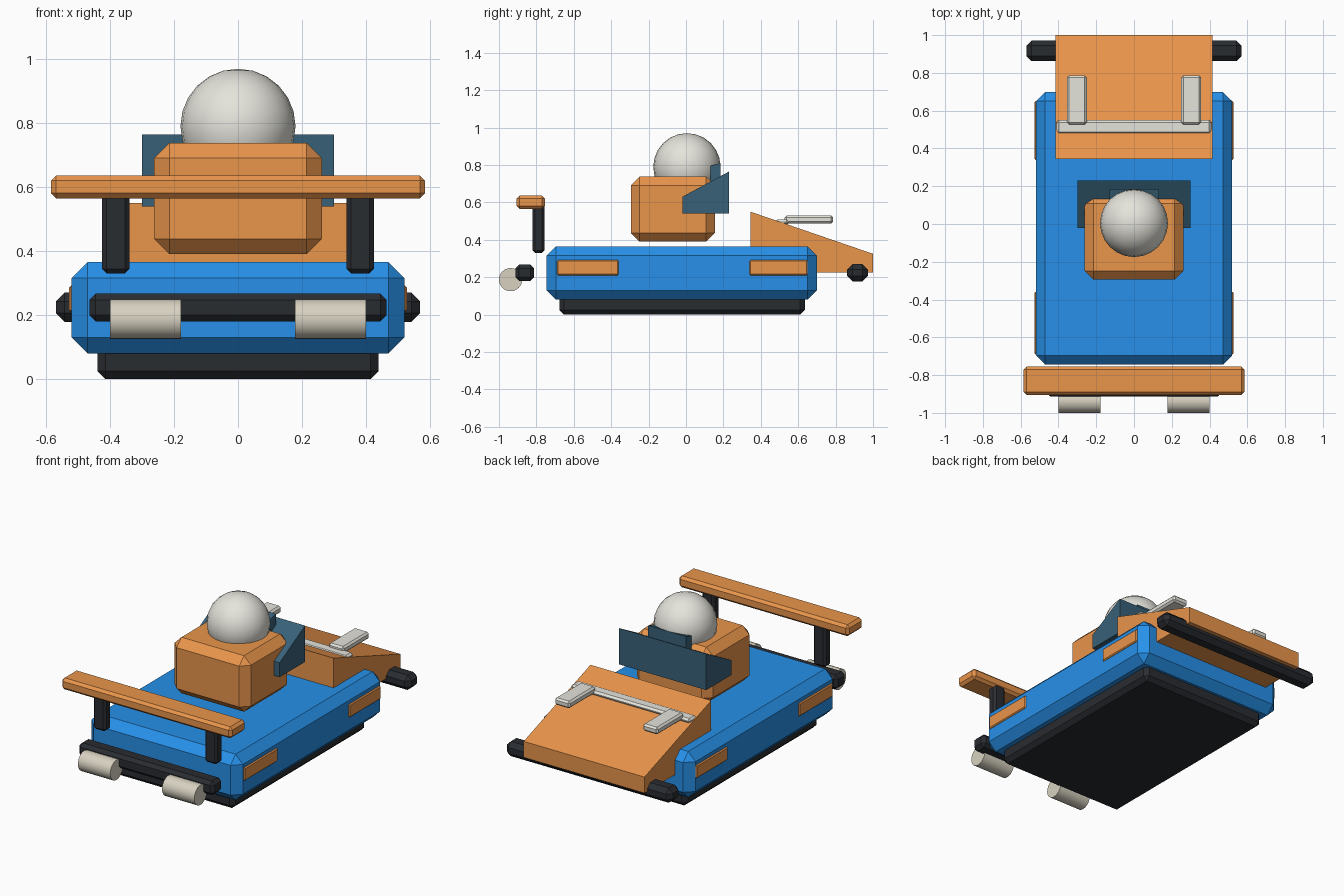
import bpy, bmesh, math
from mathutils import Matrix

if "Cube" in bpy.data.objects:
    bpy.data.objects.remove(bpy.data.objects["Cube"])


def material(name, rgb):
    m = bpy.data.materials.new(name)
    m.diffuse_color = (*rgb, 1)
    m.use_nodes = True
    m.node_tree.nodes["Principled BSDF"].inputs["Base Color"].default_value = m.diffuse_color
    return m


BLUE = material("blue paint", (0.02, 0.28, 0.82))
ORANGE = material("orange paint", (0.82, 0.30, 0.07))
BLACK = material("dark rubber", (0.022, 0.025, 0.03))
GLASS = material("dark glass", (0.04, 0.12, 0.19))
WHITE = material("off white", (0.78, 0.77, 0.71))
METAL = material("warm metal", (0.68, 0.64, 0.53))


def finish(name, bm, mat):
    bmesh.ops.recalc_face_normals(bm, faces=bm.faces)
    me = bpy.data.meshes.new(name)
    bm.to_mesh(me)
    bm.free()
    me.materials.append(mat)
    ob = bpy.data.objects.new(name, me)
    bpy.context.collection.objects.link(ob)
    return ob


def box(name, x, y, z, mat, bevel=0.0):
    """Chamfered box from (min, max) ranges."""
    bm = bmesh.new()
    bmesh.ops.create_cube(bm, size=1)
    for v in bm.verts:
        v.co = [r[0] if c < 0 else r[1] for c, r in zip(v.co, (x, y, z))]
    if bevel:
        bmesh.ops.bevel(bm, geom=bm.edges[:], offset=bevel, segments=1,
                        affect='EDGES')
    return finish(name, bm, mat)


def prism(name, profile, half_width, mat):
    """Side profile of (y, z) points extruded across x."""
    bm = bmesh.new()
    face = bm.faces.new([bm.verts.new((-half_width, y, z)) for y, z in profile])
    new = bmesh.ops.extrude_face_region(bm, geom=[face])["geom"]
    verts = [g for g in new if isinstance(g, bmesh.types.BMVert)]
    bmesh.ops.translate(bm, verts=verts, vec=(2 * half_width, 0, 0))
    return finish(name, bm, mat)


def smooth(ob):
    for o in bpy.context.selected_objects:
        o.select_set(False)
    ob.select_set(True)
    bpy.context.view_layer.objects.active = ob
    bpy.ops.object.shade_smooth_by_angle(angle=math.radians(40))


# Hull
box("skid", (-0.44, 0.44), (-0.677, 0.635), (0.0, 0.11), BLACK, 0.025)
box("body", (-0.52, 0.52), (-0.745, 0.70), (0.08, 0.365), BLUE, 0.05)

# Sloped nose deck and its bumper
prism("nose_deck", [(0.345, 0.225), (1.0, 0.225), (1.0, 0.325), (0.345, 0.55)],
      0.415, ORANGE)
box("nose_bumper", (-0.57, 0.57), (0.862, 0.972), (0.178, 0.27), BLACK, 0.028)
box("deck_bar", (-0.41, 0.41), (0.475, 0.55), (0.478, 0.508), WHITE, 0.012)

# Cockpit, windscreen and rider's head
box("cockpit", (-0.262, 0.262), (-0.295, 0.155), (0.39, 0.738), ORANGE, 0.047)
prism("windscreen", [(-0.02, 0.54), (0.23, 0.54), (0.23, 0.765), (-0.02, 0.63)],
      0.30, GLASS)
prism("visor", [(0.13, 0.70), (0.185, 0.70), (0.185, 0.81), (0.13, 0.795)],
      0.13, GLASS)
bm = bmesh.new()
bmesh.ops.create_uvsphere(bm, u_segments=24, v_segments=12, radius=0.18,
                          matrix=Matrix.Translation((0, 0.005, 0.79)))
smooth(finish("head", bm, WHITE))

# Rear wing and tail bar
box("wing", (-0.585, 0.585), (-0.905, -0.755), (0.565, 0.636), ORANGE, 0.016)
box("tail_bar", (-0.465, 0.465), (-0.912, -0.812), (0.18, 0.267), BLACK, 0.02)

# Parts repeated on both sides
for side, s in (("left", -1), ("right", 1)):
    def span(a, b):
        return tuple(sorted((s * a, s * b)))

    box(f"{side}_wing_post", span(0.34, 0.425), (-0.82, -0.757), (0.33, 0.59),
        BLACK, 0.014)
    box(f"{side}_deck_block", span(0.25, 0.355), (0.527, 0.787), (0.486, 0.53),
        WHITE, 0.011)
    for end, y in (("front", (-0.69, -0.36)), ("rear", (0.34, 0.65))):
        box(f"{side}_{end}_side_panel", span(0.49, 0.528), y, (0.21, 0.292),
            ORANGE, 0.006)
    bm = bmesh.new()
    bmesh.ops.create_cone(bm, cap_ends=True, segments=24, radius1=0.062,
                          radius2=0.062, depth=0.222,
                          matrix=Matrix.Translation((s * 0.289, -0.938, 0.187))
                          @ Matrix.Rotation(math.pi / 2, 4, 'Y'))
    smooth(finish(f"{side}_exhaust", bm, METAL))
